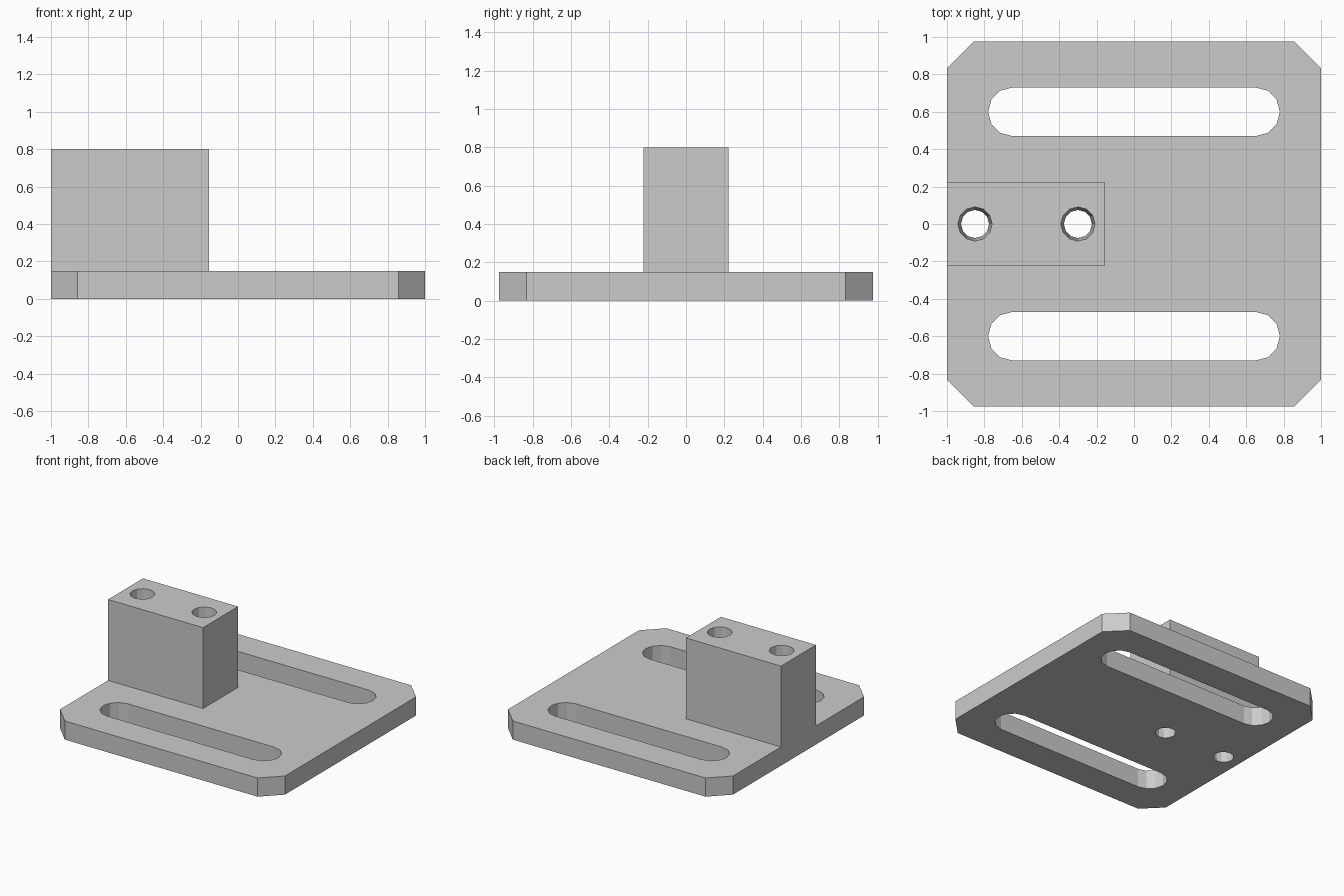
import bpy
import bmesh
from math import cos, sin, pi

cube = bpy.data.objects.get("Cube")
if cube:
    bpy.data.objects.remove(cube, do_unlink=True)

grey = bpy.data.materials.new("plain grey")
grey.use_nodes = True
colour = (0.6, 0.6, 0.6, 1)
grey.diffuse_color = colour
grey.node_tree.nodes["Principled BSDF"].inputs["Base Color"].default_value = colour

PLATE_TOP, BLOCK_TOP = 0.15, 0.8
SIDES = 12


def loft(name, bottom, top, z0, z1):
    """Closed solid between two matching outlines."""
    bm = bmesh.new()
    lower = [bm.verts.new((x, y, z0)) for x, y in bottom]
    upper = [bm.verts.new((x, y, z1)) for x, y in top]
    bm.faces.new(lower)
    bm.faces.new(upper)
    for i in range(len(lower)):
        j = (i + 1) % len(lower)
        bm.faces.new((lower[i], lower[j], upper[j], upper[i]))
    bmesh.ops.recalc_face_normals(bm, faces=bm.faces)
    mesh = bpy.data.meshes.new(name)
    bm.to_mesh(mesh)
    bm.free()
    mesh.materials.append(grey)
    obj = bpy.data.objects.new(name, mesh)
    bpy.context.collection.objects.link(obj)
    return obj


def circle(cx, cy, r):
    return [(cx + r * cos(2 * pi * i / SIDES), cy + r * sin(2 * pi * i / SIDES))
            for i in range(SIDES)]


def slot(cy, half, r):
    """Rounded slot outline running along x."""
    arc = [(half + r * cos(a), r * sin(a))
           for a in (-pi / 2 + 2 * pi * i / SIDES for i in range(SIDES // 2 + 1))]
    return [(x, cy + y) for x, y in arc] + [(-x, cy - y) for x, y in arc]


def combine(target, other, operation):
    """Apply a boolean and remove the helper solid."""
    mod = target.modifiers.new(operation.title(), "BOOLEAN")
    mod.operation = operation
    mod.solver = "EXACT"
    mod.object = other
    bpy.context.view_layer.objects.active = target
    bpy.ops.object.modifier_apply(modifier=mod.name)
    bpy.data.objects.remove(other, do_unlink=True)


# Base plate with chamfered corners
hx, hy, cut = 1.0, 0.975, 0.143
outline = [(hx, cut - hy), (hx, hy - cut), (hx - cut, hy), (cut - hx, hy),
           (-hx, hy - cut), (-hx, cut - hy), (cut - hx, -hy), (hx - cut, -hy)]
bracket = loft("mounting_bracket", outline, outline, 0, PLATE_TOP)

# Upright block merged into the plate
left, right, depth = -1.0, -0.155, 0.222
rect = [(left, -depth), (right, -depth), (right, depth), (left, depth)]
combine(bracket, loft("upright_block", rect, rect, PLATE_TOP / 2, BLOCK_TOP), "UNION")

# Two long slots through the plate
for y in (-0.6, 0.6):
    profile = slot(y, 0.65, 0.13)
    combine(bracket, loft("slot_cutter", profile, profile, -0.1, 0.3), "DIFFERENCE")

# Two tapered holes through block and plate
r_bottom, r_top, extra = 0.075, 0.091, 0.1
slope = (r_top - r_bottom) / BLOCK_TOP * extra
for x in (-0.85, -0.3):
    combine(bracket,
            loft("hole_cutter", circle(x, 0, r_bottom - slope),
                 circle(x, 0, r_top + slope), -extra, BLOCK_TOP + extra),
            "DIFFERENCE")

for poly in bracket.data.polygons:
    poly.use_smooth = False
